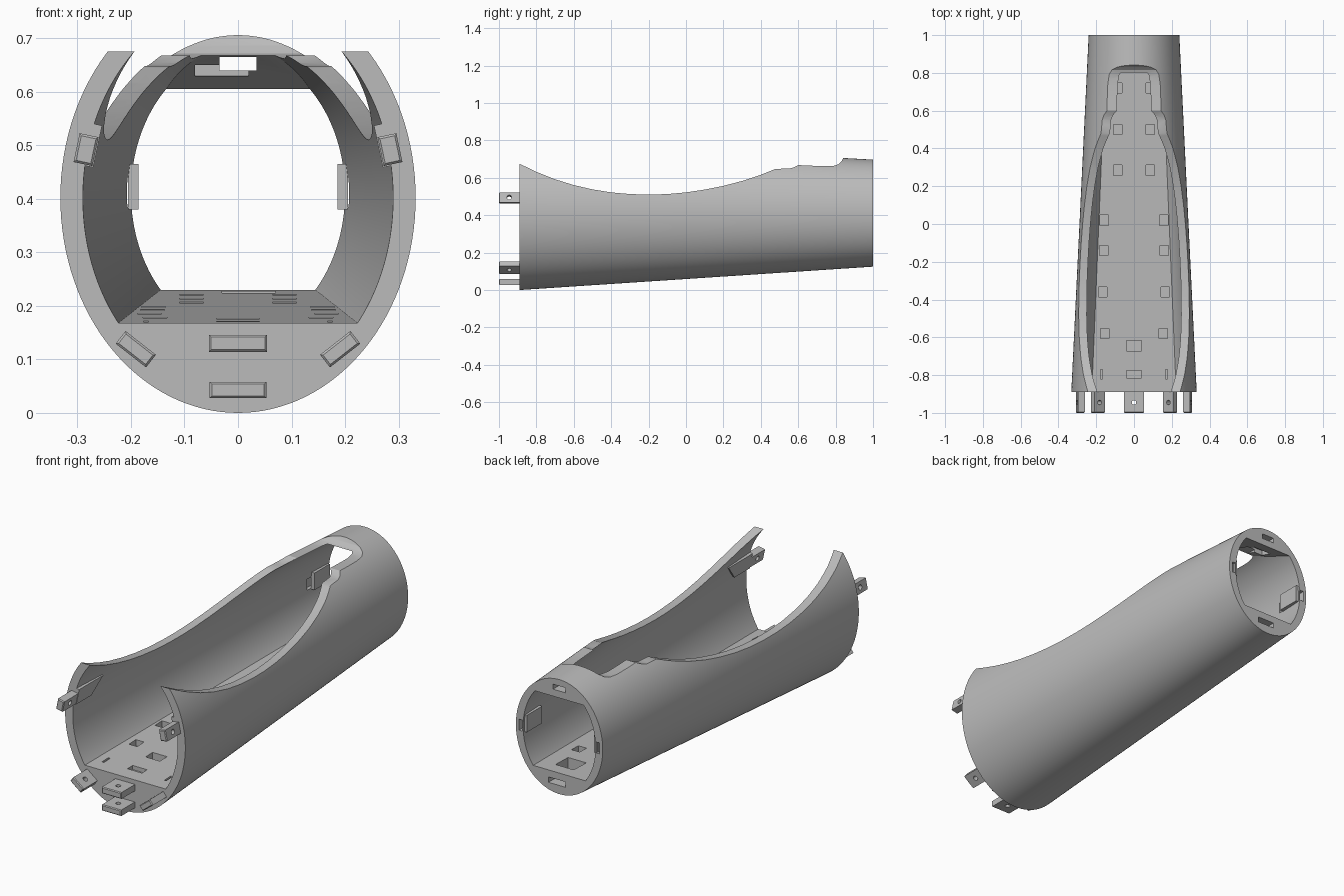
import bpy, bmesh, math
from mathutils import Matrix, Vector

cube = bpy.data.objects.get("Cube")
if cube:
    bpy.data.objects.remove(cube, do_unlink=True)

grey = bpy.data.materials.new("plain grey")
grey.use_nodes = True
grey.diffuse_color = (0.5, 0.5, 0.5, 1)
grey.node_tree.nodes["Principled BSDF"].inputs["Base Color"].default_value = (0.5, 0.5, 0.5, 1)

FRONT, BACK = -0.89, 1.0


def finish(name, bm):
    bmesh.ops.recalc_face_normals(bm, faces=bm.faces)
    mesh = bpy.data.meshes.new(name)
    bm.to_mesh(mesh)
    bm.free()
    mesh.materials.append(grey)
    obj = bpy.data.objects.new(name, mesh)
    bpy.context.collection.objects.link(obj)
    return obj


def mix(a, b, y):
    return a + (b - a) * (y - FRONT) / (BACK - FRONT)


def loft(y0, y1, a, b, c, rings=16, sides=128):
    """Tapered elliptical solid; a, b, c are (front, back) half width, half height, centre."""
    bm = bmesh.new()
    loops = []
    for i in range(rings + 1):
        y = y0 + (y1 - y0) * i / rings
        loops.append([bm.verts.new((mix(*a, y) * math.cos(t), y, mix(*c, y) + mix(*b, y) * math.sin(t)))
                      for t in (math.tau * k / sides for k in range(sides))])
    for p, q in zip(loops, loops[1:]):
        for k in range(sides):
            n = (k + 1) % sides
            bm.faces.new((p[k], p[n], q[n], q[k]))
    bm.faces.new(loops[0])
    bm.faces.new(loops[-1])
    return bm


def slice_off(bm, point, normal, above):
    cut = bmesh.ops.bisect_plane(bm, geom=bm.verts[:] + bm.edges[:] + bm.faces[:],
                                 plane_co=point, plane_no=normal,
                                 clear_outer=above, clear_inner=not above)
    edges = [e for e in cut["geom_cut"] if isinstance(e, bmesh.types.BMEdge)]
    bmesh.ops.edgeloop_fill(bm, edges=edges)


def add_box(bm, low, high, turn=Matrix()):
    low, high = Vector(low), Vector(high)
    size = Matrix.Diagonal((*(high - low), 1))
    bmesh.ops.create_cube(bm, size=1, matrix=Matrix.Translation((low + high) / 2) @ turn @ size)


def subtract(obj, bm, self_overlap=False):
    cutter = finish("cutter", bm)
    cutter.hide_render = True
    mod = obj.modifiers.new("cut", "BOOLEAN")
    mod.operation, mod.solver, mod.object = "DIFFERENCE", "EXACT", cutter
    mod.use_self = self_overlap
    bpy.context.view_layer.objects.active = obj
    bpy.ops.object.modifier_apply(modifier=mod.name)
    bpy.data.objects.remove(cutter, do_unlink=True)


def smooth(obj):
    bpy.ops.object.select_all(action="DESELECT")
    obj.select_set(True)
    bpy.context.view_layer.objects.active = obj
    bpy.ops.object.shade_smooth_by_angle(angle=math.radians(25))


def floor_z(y):
    return mix(0.168, 0.23, y)


# Tapered sleeve, hollowed with a flat floor and a sloped flat ceiling at the back
sleeve = finish("sleeve", loft(FRONT, BACK, (0.332, 0.24), (0.402, 0.286), (0.402, 0.411)))
bore = loft(FRONT - 0.05, BACK + 0.05, (0.29, 0.2), (0.367, 0.262), (0.402, 0.411))
slice_off(bore, (0, FRONT, floor_z(FRONT)), (0, -0.0328, 1), False)
slice_off(bore, (0, BACK, 0.605), (0, 0.32, 1), True)
subtract(sleeve, bore)

# Open top: a side profile swept straight across
dip = [(-0.95, 0.712), (-0.89, 0.675), (-0.8, 0.632), (-0.7, 0.592), (-0.6, 0.561), (-0.5, 0.538),
       (-0.4, 0.522), (-0.3, 0.513), (-0.2, 0.51), (-0.1, 0.513), (0, 0.522), (0.1, 0.537),
       (0.2, 0.557), (0.3, 0.583), (0.4, 0.616), (0.48, 0.648), (0.55, 0.649), (0.575, 0.655),
       (0.6, 0.668), (0.66, 0.665), (0.74, 0.662), (0.79, 0.664), (0.815, 0.672),
       (0.83, 0.686), (0.845, 0.712), (0.845, 0.95), (-0.95, 0.95)]
bm = bmesh.new()
face = bm.faces.new([bm.verts.new((-0.5, y, z)) for y, z in dip])
grown = bmesh.ops.extrude_face_region(bm, geom=[face])["geom"]
bmesh.ops.translate(bm, vec=(1, 0, 0), verts=[v for v in grown if isinstance(v, bmesh.types.BMVert)])
subtract(sleeve, bm)

# Floor pockets in mirrored pairs, plus slots and two centre pockets
pits = bmesh.new()


def pit(x, y, w, d, depth=0.03):
    z = floor_z(y)
    add_box(pits, (x - w / 2, y - d / 2, z - depth), (x + w / 2, y + d / 2, z + 0.03))


for s in (-1, 1):
    for x, y in ((0.087, 0.72), (0.087, 0.5), (0.087, 0.285), (0.158, 0.02),
                 (0.16, -0.14), (0.165, -0.36), (0.155, -0.58)):
        pit(s * x, y, 0.045, 0.055)
    pit(s * 0.172, -0.795, 0.01, 0.05)
pit(0, -0.645, 0.08, 0.055, 0.05)
pit(0, -0.795, 0.08, 0.04, 0.02)

# Sockets in the back rim with access pockets inside
add_box(pits, (-0.035, 0.8, 0.64), (0.035, 1.05, 0.665))
add_box(pits, (-0.08, 0.86, 0.63), (0.02, 0.93, 0.675))
add_box(pits, (-0.035, 0.92, 0.168), (0.06, 1.05, 0.195))
add_box(pits, (-0.03, 0.83, 0.163), (0.07, 0.93, 0.26))
for s in (-1, 1):
    add_box(pits, (s * 0.213 - 0.01, 0.84, 0.385), (s * 0.213 + 0.01, 1.05, 0.44))
subtract(sleeve, pits, True)
smooth(sleeve)


# Front tabs with a cross hole
def tab(name, x, z, w, h, degrees):
    turn = Matrix.Rotation(math.radians(degrees), 4, "Y")
    bm = bmesh.new()
    add_box(bm, (x - w / 2, -1, z - h / 2), (x + w / 2, -0.87, z + h / 2), turn)
    bmesh.ops.bevel(bm, geom=[e for e in bm.edges if all(v.co.y < -0.95 for v in e.verts)],
                    offset=0.004, segments=1, affect="EDGES")
    obj = finish(name, bm)
    hole = bmesh.new()
    bmesh.ops.create_cone(hole, cap_ends=True, segments=24, radius1=0.012, radius2=0.012, depth=0.2,
                          matrix=Matrix.Translation((x, -0.945, z)) @ turn)
    subtract(obj, hole)
    smooth(obj)


tab("floor_tab", 0, 0.13, 0.108, 0.032, 0)
tab("bottom_tab", 0, 0.043, 0.106, 0.03, 0)
for side, s in (("left", 1), ("right", -1)):
    tab(side + "_lower_tab", s * 0.191, 0.119, 0.072, 0.03, -38 * s)
    tab(side + "_upper_tab", s * 0.284, 0.492, 0.055, 0.036, -102 * s)

    # Tapered pad on the inner wall behind the upper tab
    bm = bmesh.new()
    add_box(bm, (s * 0.277 - 0.04, FRONT, 0.486), (s * 0.277 + 0.04, -0.7, 0.516),
            Matrix.Rotation(math.radians(-102 * s), 4, "Y"))
    for v in bm.verts:
        if v.co.y > -0.75 and v.co.z < 0.5:
            v.co.y -= 0.07
    finish(side + "_wall_pad", bm)

    # Cover plate beside the back socket
    bm = bmesh.new()
    add_box(bm, (s * 0.196 - 0.01, 0.87, 0.38), (s * 0.196 + 0.01, 0.99, 0.465))
    finish(side + "_socket_plate", bm)
